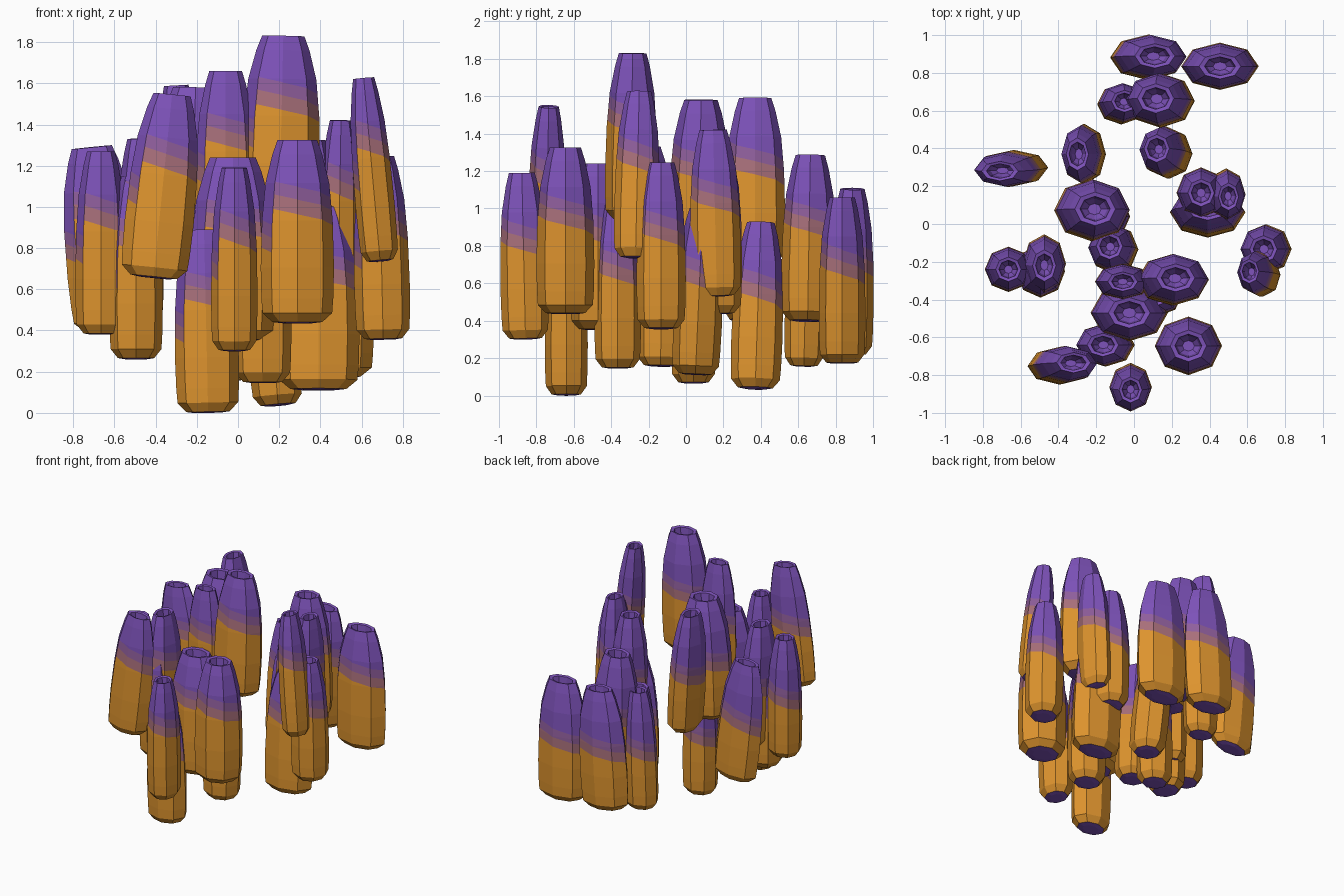
import bpy, bmesh, math
from mathutils import Matrix, Vector

if "Cube" in bpy.data.objects:
    bpy.data.objects.remove(bpy.data.objects["Cube"])

H = 0.89      # height shared by every tube
SIDES = 8


def lin(c):
    c /= 255
    return c / 12.92 if c <= 0.04045 else ((c + 0.055) / 1.055) ** 2.4


# Colours: orange body, two blended bands, purple tip
ORANGE, PURPLE = (222, 148, 46), (125, 82, 185)
BLEND = {"orange": 0, "mauve": 0.55, "dusty_violet": 0.8, "purple": 1}
mats = []
for name, t in BLEND.items():
    m = bpy.data.materials.new(name)
    m.diffuse_color = [lin(a + (b - a) * t) for a, b in zip(ORANGE, PURPLE)] + [1]
    m.use_nodes = True
    m.node_tree.nodes["Principled BSDF"].inputs["Base Color"].default_value = m.diffuse_color
    mats.append(m)

# Colour bands wind down around the tube, starting at the front left edge
BANDS = [0.625, 0.705, 0.775]         # start heights as a share of H
DROP = 0.03                           # drop per side
SEAM = 5                              # side where the winding starts

# Outline of a tube: (height, radius factor), ending inside the mouth
PROFILE = [(0.0, 0.4), (0.006, 0.68), (0.05, 0.95), (0.12, 0.98), (0.27, 1.0),
           (0.5, 0.965), (0.68, 0.87), (0.82, 0.68), (H, 0.54), (H - 0.005, 0.40),
           (H - 0.10, 0.34), (H - 0.14, 0.18)]


def tube(name, x, y, rx, ry, z, lean):
    bm = bmesh.new()

    def point(k, r=1, h=0):
        a = 2 * math.pi * k / SIDES
        return Vector((rx * r * math.cos(a), ry * r * math.sin(a), h))

    def side(f):
        c = f.calc_center_median()
        return int(math.atan2(c.y / ry, c.x / rx) / (2 * math.pi) * SIDES % SIDES)

    def band_plane(k, b):
        u = (k - SEAM) % SIDES
        p = point(k, 1, H * (b - DROP * u))
        q = point(k + 1, 1, H * (b - DROP * (u + 1)))
        d = q - p
        no = Vector((d.y, -d.x, 0)).cross(d)
        return (p + q) / 2, no if no.z > 0 else -no

    rings = [[bm.verts.new(point(k, r, h)) for k in range(SIDES)] for h, r in PROFILE]
    for lo, hi in zip(rings, rings[1:]):
        for k in range(SIDES):
            n = (k + 1) % SIDES
            bm.faces.new((lo[k], lo[n], hi[n], hi[k]))
    bm.faces.new(rings[0][::-1])
    bm.faces.new(rings[-1])
    # cut the colour bands into each side of the wall
    for k in range(SIDES):
        for b in BANDS:
            faces = [f for f in bm.faces if side(f) == k and
                     0.02 < f.calc_center_median().z < 0.85]
            edges = {e for f in faces for e in f.edges}
            verts = {v for f in faces for v in f.verts}
            co, no = band_plane(k, b)
            bmesh.ops.bisect_plane(bm, geom=list(verts) + list(edges) + faces,
                                   plane_co=co, plane_no=no)
    bm.normal_update()
    for f in bm.faces:
        c = f.calc_center_median()
        planes = [band_plane(side(f), b) for b in BANDS]
        f.material_index = sum((c - co).dot(no) > 0 for co, no in planes)
        if c.z < 0.01 or (c.z > 0.7 and abs(f.normal.z) > 0.9):   # underside, mouth
            f.material_index = 3
    # lean: the axis tips over and the ends stay square to it
    lx, ly = lean[0] / H, lean[1] / H
    bm.transform(Matrix(((1, 0, lx, x), (0, 1, ly, y), (-lx, -ly, 1, z), (0, 0, 0, 1))))
    me = bpy.data.meshes.new(name)
    bm.to_mesh(me)
    bm.free()
    for m in mats:
        me.materials.append(m)
    bpy.context.collection.objects.link(bpy.data.objects.new(name, me))


# Base centre x, y, half widths in x and y, base height
TUBES = [
    (.06, .88, .197, .12, .215), (.455, .835, .205, .125, .17),
    (-.07, .63, .13, .108, .155), (.15, .65, .18, .145, .395),
    (-.25, .37, .11, .16, .70), (.195, .37, .125, .137, .035),
    (-.62, .30, .18, .096, .40), (-.23, .07, .20, .165, .69),
    (.355, .165, .13, .135, .435), (.485, .165, .10, .135, .53),
    (.39, .05, .20, .13, .11), (.705, -.133, .135, .132, .355),
    (.69, -.27, .095, .12, .735), (-.10, -.137, .13, .13, .155),
    (-.475, -.205, .115, .155, .44), (-.495, -.25, .13, .14, .26),
    (-.665, -.24, .125, .12, .38), (-.06, -.305, .147, .095, .77),
    (.20, -.30, .19, .137, .94), (-.025, -.47, .205, .15, .35),
    (-.145, -.64, .155, .115, 0), (.288, -.645, .178, .155, .435),
    (-.41, -.754, .167, .1, .655), (-.018, -.858, .113, .128, .30),
    (.12, -.365, .14, .125, .145), (-.15, .04, .13, .12, .065),
]
# Sideways offset of the mouth for the leaning tubes
LEAN = {0: (.05, .01), 2: (.02, .02), 3: (-.035, .015), 4: (-.05, 0), 5: (-.075, .03),
        6: (-.09, -.02), 7: (.024, .01), 9: (.015, -.02), 10: (0, .04), 11: (-.02, 0),
        12: (-.08, .02), 13: (-.03, .02), 14: (0, -.015), 18: (.02, .015),
        20: (-.02, 0), 22: (.09, .02), 23: (0, -.02)}

for i, spec in enumerate(TUBES):
    tube(f"tube_{i + 1:02d}", *spec, LEAN.get(i, (0, 0)))
